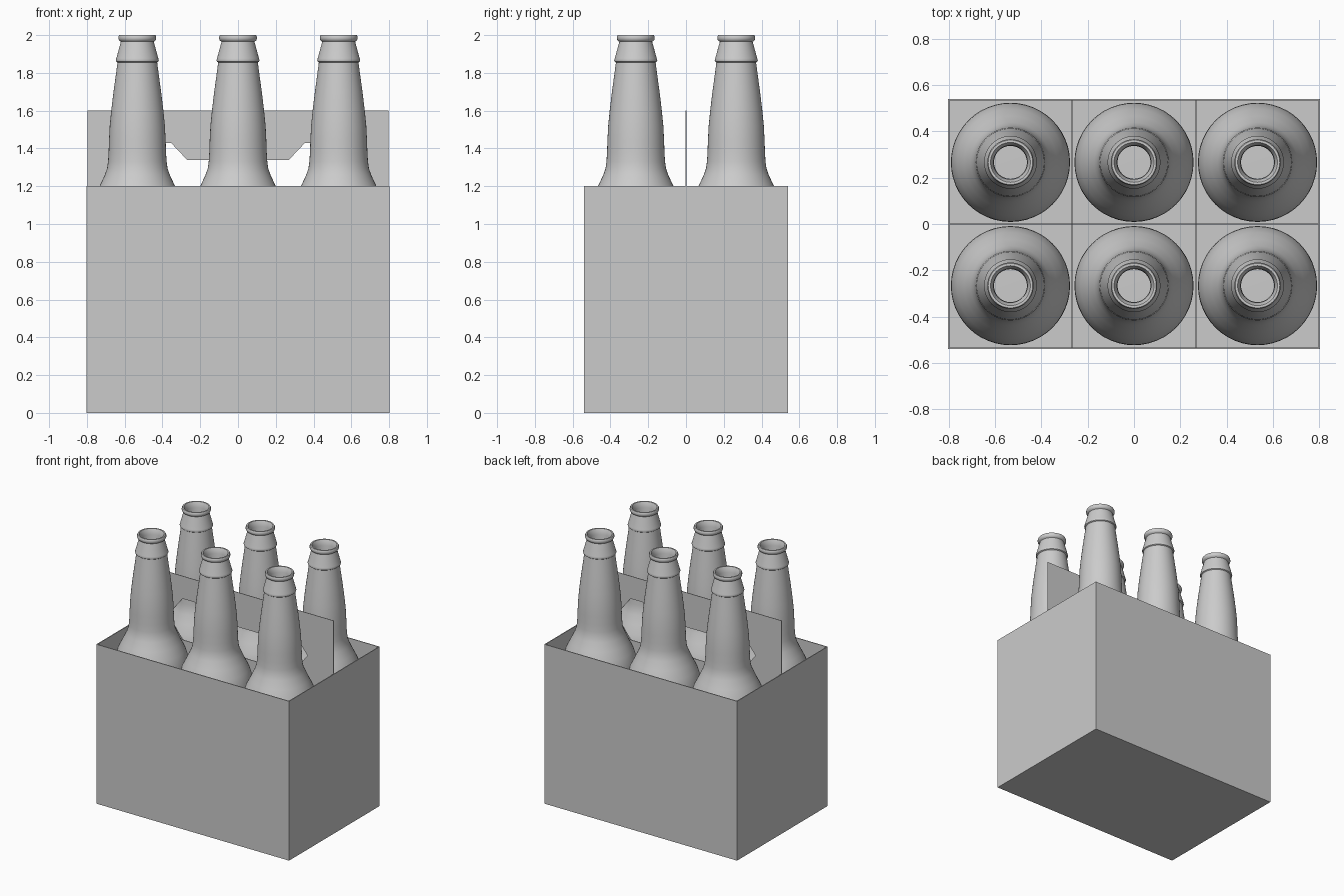
import bpy, bmesh, math

if "Cube" in bpy.data.objects:
    bpy.data.objects.remove(bpy.data.objects["Cube"])

W, D, H, T = 0.803, 0.539, 1.2, 0.006      # carton half width, half depth, height, card thickness
CELL_X, CELL_Y = 0.533, 0.266              # bottle spacing

grey = bpy.data.materials.new("plain_grey")
grey.diffuse_color = (0.6, 0.6, 0.6, 1)
grey.use_nodes = True
grey.node_tree.nodes["Principled BSDF"].inputs["Base Color"].default_value = grey.diffuse_color


def link(name, mesh):
    ob = bpy.data.objects.new(name, mesh)
    bpy.context.collection.objects.link(ob)
    if not mesh.materials:
        mesh.materials.append(grey)
    return ob


def finish(bm, name):
    bmesh.ops.recalc_face_normals(bm, faces=bm.faces)
    mesh = bpy.data.meshes.new(name)
    bm.to_mesh(mesh)
    bm.free()
    return mesh


def slab(name, x0, x1, y0, y1, z0, z1):
    bm = bmesh.new()
    bmesh.ops.create_cube(bm, size=1)
    for v in bm.verts:
        v.co = (x1 if v.co.x > 0 else x0, y1 if v.co.y > 0 else y0, z1 if v.co.z > 0 else z0)
    return link(name, finish(bm, name))


# carton: floor, long sides, short sides
slab("carton_floor", -W, W, -D, D, 0, T)
slab("carton_front", -W, W, -D, -D + T, 0, H)
slab("carton_back", -W, W, D - T, D, 0, H)
slab("carton_left", -W, -W + T, -D + T, D - T, T, H)
slab("carton_right", W - T, W, -D + T, D - T, T, H)

# cross dividers between the bottles
for side, x in (("left", -CELL_X / 2), ("right", CELL_X / 2)):
    slab("divider_" + side, x - 0.003, x + 0.003, -D + T, D - T, T, 0.9)

# central handle panel with a grip hole: half outline, mirrored and extruded
outline = [(0, 1.6), (W - T, 1.6), (W - T, T), (0, T), (0, 1.12), (0.46, 1.12),
           (0.58, 1.28), (0.46, 1.43), (0.355, 1.43), (0.27, 1.34), (0, 1.34)]
bm = bmesh.new()
for s in (1, -1):
    face = bm.faces.new([bm.verts.new((s * x, -0.002, z)) for x, z in outline][::s])
bmesh.ops.remove_doubles(bm, verts=bm.verts, dist=1e-5)
ext = bmesh.ops.extrude_face_region(bm, geom=list(bm.faces), use_keep_orig=True)
for v in ext["geom"]:
    if isinstance(v, bmesh.types.BMVert):
        v.co.y += 0.004
link("handle_panel", finish(bm, "handle_panel"))

# bottle: lathed profile (radius, height), open mouth with an inner lip
profile = [(0, 0.03), (0.2, 0.012), (0.235, 0.012), (0.251, 0.025), (0.257, 0.05),
           (0.257, 1.0), (0.255, 1.04), (0.246, 1.09), (0.23, 1.14), (0.2, 1.2),
           (0.172, 1.26), (0.16, 1.295), (0.155, 1.33), (0.152, 1.38), (0.15, 1.44),
           (0.146, 1.52), (0.138, 1.6), (0.126, 1.7), (0.115, 1.78), (0.105, 1.855),
           (0.112, 1.86), (0.114, 1.867), (0.111, 1.877), (0.098, 1.925), (0.087, 1.965),
           (0.096, 1.971), (0.1, 1.98), (0.1, 1.992), (0.096, 2.0), (0.086, 2.0),
           (0.079, 1.985), (0.073, 1.96), (0.071, 1.85)]
SEG = 48
bm = bmesh.new()
rings = []
for r, z in profile:
    if r == 0:
        rings.append([bm.verts.new((0, 0, z))] * SEG)
    else:
        rings.append([bm.verts.new((r * math.cos(2 * math.pi * i / SEG),
                                    r * math.sin(2 * math.pi * i / SEG), z)) for i in range(SEG)])
for a, b in zip(rings, rings[1:]):
    for i in range(SEG):
        j = (i + 1) % SEG
        quad = [a[i], a[j], b[j], b[i]]
        bm.faces.new(list(dict.fromkeys(quad)))
bottle = finish(bm, "bottle")

for row, y in (("front", -CELL_Y), ("back", CELL_Y)):
    for col, x in (("left", -CELL_X), ("middle", 0), ("right", CELL_X)):
        ob = link(f"bottle_{row}_{col}", bottle)
        ob.location = (x, y, 0)

# smooth the shared bottle mesh, keeping the ridges crisp
bpy.ops.object.select_all(action='DESELECT')
ob.select_set(True)
bpy.context.view_layer.objects.active = ob
bpy.ops.object.shade_smooth_by_angle(angle=math.radians(35))
